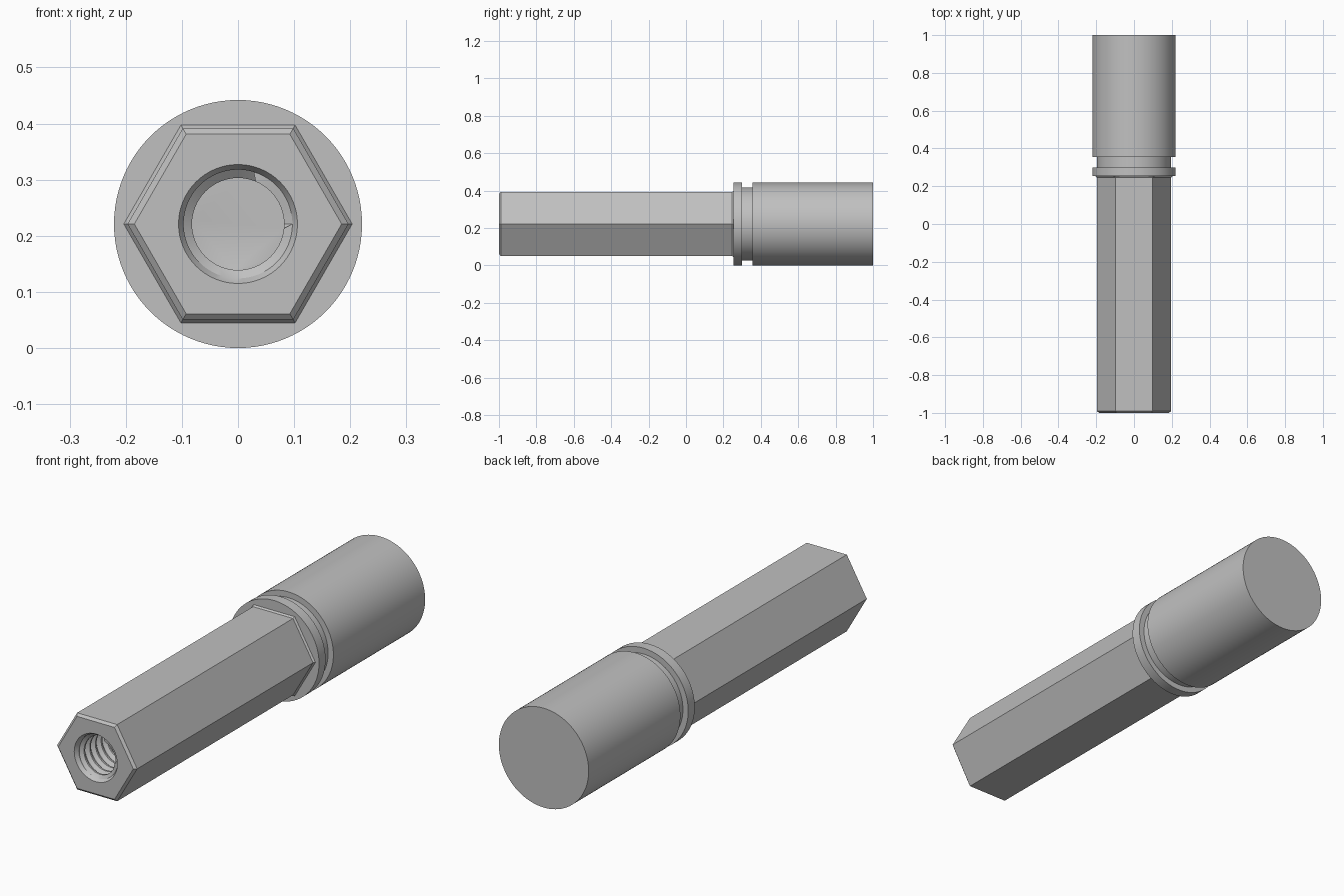
import bpy, bmesh, math

AXIS_Z = 0.221
SEG = 64

cube = bpy.data.objects.get("Cube")
if cube:
    bpy.data.objects.remove(cube, do_unlink=True)

grey = bpy.data.materials.new("plain_grey_metal")
grey.use_nodes = True
colour = (0.53, 0.53, 0.53, 1)
grey.diffuse_color = colour
grey.node_tree.nodes["Principled BSDF"].inputs["Base Color"].default_value = colour


def point(r, y, a):
    return (r * math.cos(a), y, AXIS_Z + r * math.sin(a))


def ring(bm, r, y, n):
    return [bm.verts.new(point(r, y, 2 * math.pi * i / n)) for i in range(n)]


def loft(bm, sections, n):
    """Skin a list of (radius, y) sections and return the rings."""
    rings = [ring(bm, r, y, n) for r, y in sections]
    for a, b in zip(rings, rings[1:]):
        for i in range(n):
            j = (i + 1) % n
            bm.faces.new((a[i], a[j], b[j], b[i]))
    return rings


def finish(bm, name):
    bmesh.ops.remove_doubles(bm, verts=bm.verts[:], dist=1e-5)
    bmesh.ops.recalc_face_normals(bm, faces=bm.faces[:])
    mesh = bpy.data.meshes.new(name)
    bm.to_mesh(mesh)
    bm.free()
    mesh.materials.append(grey)
    ob = bpy.data.objects.new(name, mesh)
    bpy.context.collection.objects.link(ob)
    bpy.ops.object.select_all(action="DESELECT")
    ob.select_set(True)
    bpy.context.view_layer.objects.active = ob
    bpy.ops.object.shade_smooth_by_angle(angle=math.radians(25))


# Round body with a retaining groove and front collar
bm = bmesh.new()
rings = loft(bm, [(0.221, 0.254), (0.221, 0.30), (0.195, 0.30),
                  (0.195, 0.355), (0.221, 0.355), (0.221, 1.0)], 96)
bm.faces.new(rings[0])
bm.faces.new(rings[-1])
finish(bm, "round_body")

# Hexagonal shank: chamfered tip and small flare at the collar
bm = bmesh.new()
FLAT = math.cos(math.pi / 6)
hexes = loft(bm, [(0.160 / FLAT, -1.0), (0.1705 / FLAT, -0.99),
                  (0.1705 / FLAT, 0.246), (0.177 / FLAT, 0.255)], 6)
bm.faces.new(hexes[-1])

# Countersunk mouth of the bore, and the flat face around it
MAJOR, MINOR, START, END, PITCH = 0.097, 0.082, -0.985, -0.5, 0.04
mouth = loft(bm, [(0.106, -1.0), (MAJOR, START)], SEG)
rim = []
for loop in (hexes[0], mouth[0]):
    for a, b in zip(loop, loop[1:] + loop[:1]):
        rim.append(bm.edges.get((a, b)))
bmesh.ops.triangle_fill(bm, use_beauty=True, use_dissolve=False, edges=rim)

# Helical thread: four profile rows per turn, clamped to the bore ends
profile = [MINOR, MINOR, MAJOR, MAJOR]
phase = [0, 0.2, 0.5, 0.7]
turns = math.ceil((END - START) / PITCH) + 1
rows = []
for k in range(-4, 4 * turns + 1):
    row = []
    for j in range(SEG + 1):
        y = START + PITCH * (k // 4 + phase[k % 4] + j / SEG)
        r = profile[k % 4]
        if y <= START:
            y, r = START, MAJOR
        elif y >= END:
            y, r = END, MINOR
        row.append(bm.verts.new(point(r, y, -2 * math.pi * j / SEG)))
    rows.append(row)
for a, b in zip(rows, rows[1:]):
    for j in range(SEG):
        bm.faces.new((a[j], a[j + 1], b[j + 1], b[j]))
bm.faces.new(ring(bm, MINOR, END, SEG))
finish(bm, "hex_shank_with_threaded_bore")
